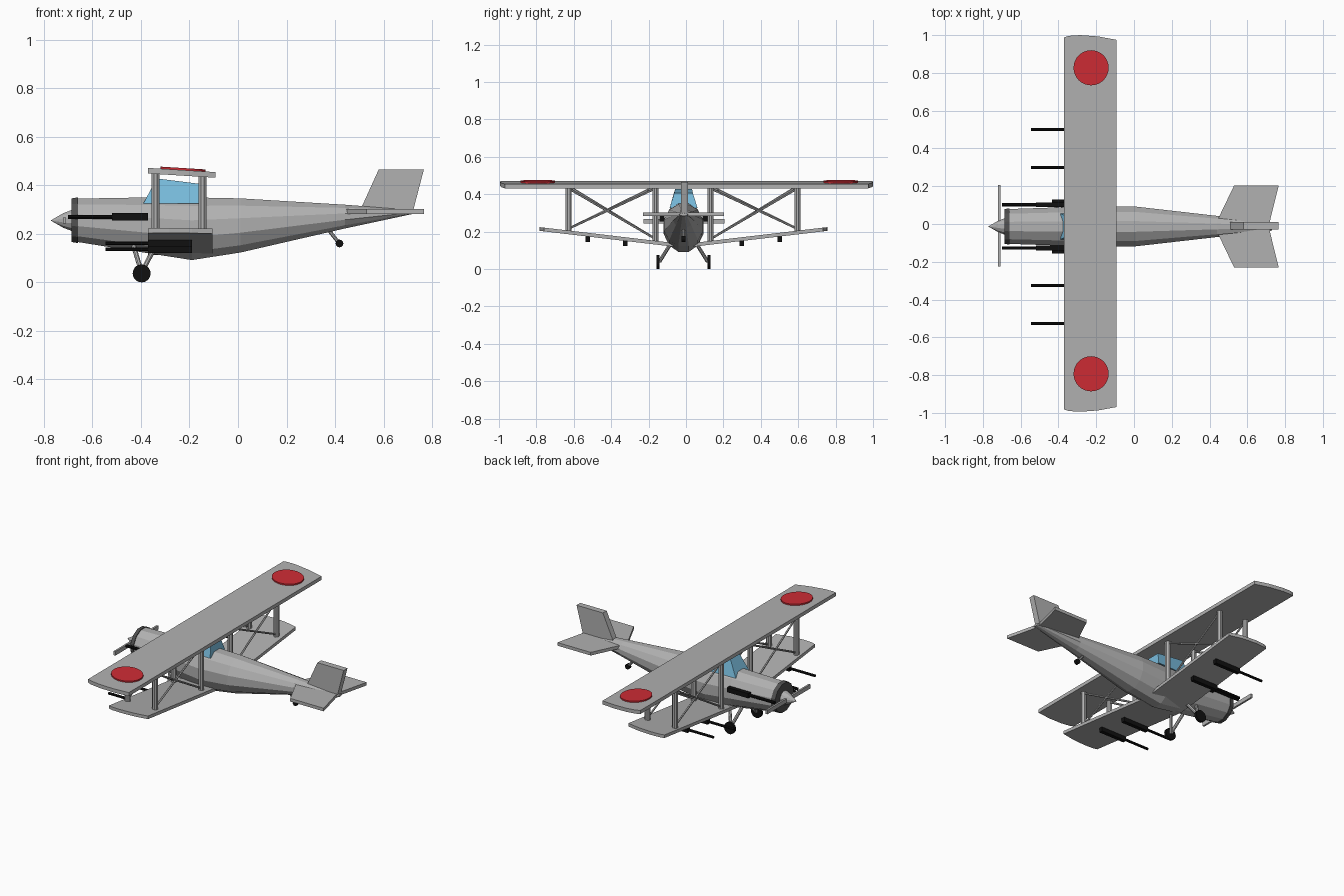
import bpy, bmesh, math
from mathutils import Vector

if "Cube" in bpy.data.objects:
    bpy.data.objects.remove(bpy.data.objects["Cube"])

C = -0.013  # centreline of the aircraft in y


def material(name, rgb):
    m = bpy.data.materials.new(name)
    m.diffuse_color = (*rgb, 1)
    m.use_nodes = True
    m.node_tree.nodes["Principled BSDF"].inputs["Base Color"].default_value = m.diffuse_color
    return m


GREY = material("airframe grey", (0.44, 0.44, 0.44))
DARK = material("cowl dark grey", (0.08, 0.08, 0.08))
BLACK = material("gun black", (0.005, 0.005, 0.005))
RED = material("marking red", (0.62, 0.025, 0.035))
GLASS = material("canopy blue", (0.19, 0.50, 0.72))


def loft(name, loops, mat):
    """Closed solid through matching loops of points."""
    bm = bmesh.new()
    rings = [[bm.verts.new(p) for p in loop] for loop in loops]
    n = len(rings[0])
    for a, b in zip(rings, rings[1:]):
        for i in range(n):
            j = (i + 1) % n
            bm.faces.new((a[i], a[j], b[j], b[i]))
    bm.faces.new(rings[0])
    bm.faces.new(rings[-1])
    bmesh.ops.recalc_face_normals(bm, faces=bm.faces)
    me = bpy.data.meshes.new(name)
    bm.to_mesh(me)
    bm.free()
    me.materials.append(mat)
    ob = bpy.data.objects.new(name, me)
    bpy.context.collection.objects.link(ob)
    return ob


def rod(name, p, q, r, mat, n=8):
    """Straight round bar from p to q."""
    p, q = Vector(p), Vector(q)
    d = (q - p).normalized()
    u = d.orthogonal().normalized()
    v = d.cross(u)
    ring = [(u * math.cos(t) + v * math.sin(t)) * r
            for t in (2 * math.pi * (i + 0.5) / n for i in range(n))]
    return loft(name, [[p + o for o in ring], [q + o for o in ring]], mat)


def box(name, lo, hi, mat):
    def face(x):
        return [(x, lo[1], lo[2]), (x, hi[1], lo[2]), (x, hi[1], hi[2]), (x, lo[1], hi[2])]
    return loft(name, [face(lo[0]), face(hi[0])], mat)


def section(x, top, bottom, hw, n=12):
    """Oval fuselage cross-section with a flat top and bottom."""
    k = 1 / math.cos(math.pi / n)
    zc, h = (top + bottom) / 2, (top - bottom) / 2
    return [(x, C + hw * k * math.cos(t), zc + h * k * math.sin(t))
            for t in (2 * math.pi * (i + 0.5) / n for i in range(n))]


def plate(name, outline, height, thick, mat):
    """Horizontal outline (x, y) thickened around height(x, y)."""
    return loft(name, [[(x, y, height(x, y) + dz) for x, y in outline]
                       for dz in (-thick / 2, thick / 2)], mat)


# fuselage, cowl ring and spinner
loft("fuselage", [section(*s) for s in (
    (-0.665, 0.345, 0.167, 0.092), (-0.37, 0.35, 0.12, 0.102),
    (-0.19, 0.35, 0.092, 0.106), (0.01, 0.346, 0.123, 0.105),
    (0.44, 0.32, 0.222, 0.056), (0.73, 0.298, 0.284, 0.022))], GREY)
loft("cowl_ring", [section(-0.685, 0.346, 0.166, 0.092), section(-0.66, 0.350, 0.162, 0.096)], DARK)
loft("spinner", [section(x, 0.255 + r, 0.255 - r, r) for x, r in
                 ((-0.68, 0.045), (-0.72, 0.03), (-0.77, 0.001))], GREY)
box("propeller", (-0.72, C - 0.213, 0.242), (-0.708, C + 0.22, 0.268), GREY)

# canopy
loft("canopy", [[(x, C + s * w, z) for x, s, w, z in pts] for pts in (
    ((-0.39, -1, 0.068, 0.325), (-0.39, 1, 0.068, 0.325), (-0.135, 1, 0.075, 0.325), (-0.135, -1, 0.075, 0.325)),
    ((-0.335, -1, 0.045, 0.428), (-0.335, 1, 0.045, 0.428), (-0.15, 1, 0.05, 0.405), (-0.15, -1, 0.05, 0.405)))], GLASS)


# upper wing, tilted slightly nose-up, with round markings
def upper_z(x, y):
    return 0.46 - 0.0625 * (x + 0.37)


TIP = [(-0.37, 0.985), (-0.345, 0.993), (-0.285, 0.997), (-0.19, 0.99), (-0.093, 0.972)]
plate("upper_wing", [(x, 0.003 + y) for x, y in TIP] + [(x, 0.003 - y) for x, y in reversed(TIP)],
      upper_z, 0.023, GREY)
for yc in (0.827, -0.793):
    circle = [(-0.227 + 0.093 * math.cos(t), yc + 0.093 * math.sin(t))
              for t in (2 * math.pi * i / 32 for i in range(32))]
    plate("round_marking", circle, lambda x, y: upper_z(x, y) + 0.0155, 0.009, RED)


# lower wing with dihedral
def lower_z(x, y):
    return 0.123 + 0.118 * abs(y - C)


for s in (-1, 1):
    outline = [(-0.105, C), (-0.37, C)] + [(min(x, -0.105), C + s * (y - 0.227)) for x, y in TIP]
    plate("lower_wing", outline, lower_z, 0.02, GREY)

    # wing struts and crossed bracing
    inner, outer = -0.016 + s * 0.147, -0.016 + s * 0.612
    for x in (-0.34, -0.146):
        zi, zo, zt = lower_z(x, inner), lower_z(x, outer), upper_z(x, 0)
        rod("inner_strut", (x, inner, zi), (x, inner, zt), 0.017, GREY)
        rod("outer_strut", (x, outer, zo), (x, outer, zt), 0.017, GREY)
        rod("brace", (x, inner, zi + 0.02), (x, outer, zt - 0.015), 0.006, GREY, 6)
        rod("brace", (x, inner, zt - 0.015), (x, outer, zo + 0.02), 0.006, GREY, 6)

    # guns under the lower wing
    for off in (0.312, 0.513):
        y = C + s * off
        z = lower_z(0, y) - 0.023
        box("wing_gun_body", (-0.37, y - 0.012, z - 0.015), (-0.19, y + 0.012, z + 0.015), BLACK)
        rod("wing_gun_barrel", (-0.545, y, z), (-0.36, y, z), 0.008, BLACK)

    # guns beside the nose
    y = C + s * 0.115
    box("nose_gun_body", (-0.52, y - 0.013, 0.255), (-0.37, y + 0.013, 0.285), BLACK)
    rod("nose_gun_barrel", (-0.70, y, 0.27), (-0.51, y, 0.27), 0.009, BLACK)

    # landing gear
    wy = C + s * 0.136
    rod("wheel", (-0.397, wy - 0.008, 0.037), (-0.397, wy + 0.008, 0.037), 0.037, BLACK, 20)
    for x in (-0.43, -0.34):
        rod("gear_leg", (-0.397, C + s * 0.128, 0.04), (x, C + s * 0.06, 0.15), 0.010, GREY)

    # tailplane
    plate("tailplane", [(0.435, C), (0.445, C + s * 0.04), (0.53, C + s * 0.217),
                        (0.766, C + s * 0.217), (0.72, C + s * 0.03), (0.72, C)],
          lambda x, y: 0.292, 0.02, GREY)

# tail fin
FIN = [(0.50, 0.29), (0.58, 0.466), (0.766, 0.466), (0.72, 0.29)]
loft("tail_fin", [[(x, -0.009 + dy, z) for x, z in FIN] for dy in (-0.019, 0.019)], GREY)

# tail wheel
rod("tail_wheel_leg", (0.37, C, 0.22), (0.418, C, 0.16), 0.008, GREY)
rod("tail_wheel", (0.418, C - 0.01, 0.16), (0.418, C + 0.01, 0.16), 0.016, BLACK, 12)
